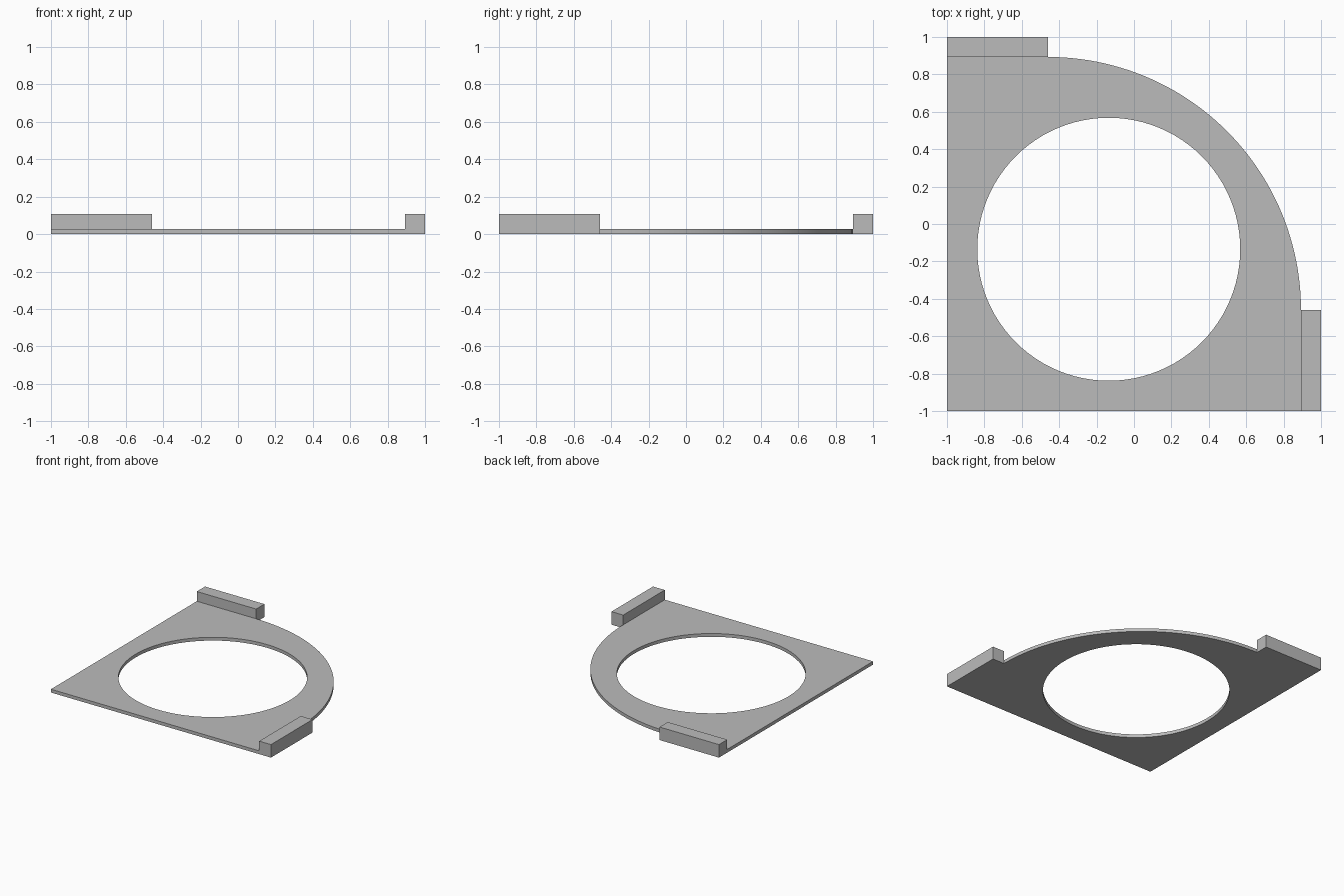
import bpy, bmesh
from math import cos, sin, pi, radians

cube = bpy.data.objects.get("Cube")
if cube:
    bpy.data.objects.remove(cube, do_unlink=True)

GREY = (0.5, 0.5, 0.5, 1.0)
mat = bpy.data.materials.new("plain grey")
mat.use_nodes = True
mat.diffuse_color = GREY
mat.node_tree.nodes["Principled BSDF"].inputs["Base Color"].default_value = GREY

INNER = 0.893        # where the plate meets the blocks
ARC_CENTRE = -0.46   # centre of the outer arc, also the end of each block
HOLE_CENTRE, HOLE_RADIUS = -0.135, 0.703
PLATE_TOP, BLOCK_TOP = 0.027, 0.107


def arc(centre, radius, sweep, steps):
    return [(centre + radius * cos(sweep * i / steps),
             centre + radius * sin(sweep * i / steps)) for i in range(steps + 1)]


def slab(name, loops, height):
    """Fill closed outlines (later loops are holes) and raise them from the floor."""
    bm = bmesh.new()
    for pts in loops:
        vs = [bm.verts.new((x, y, 0)) for x, y in pts]
        for a, b in zip(vs, vs[1:] + vs[:1]):
            bm.edges.new((a, b))
    bmesh.ops.triangle_fill(bm, use_beauty=True, edges=bm.edges[:], normal=(0, 0, 1))
    top = bmesh.ops.extrude_face_region(bm, geom=bm.faces[:], use_keep_orig=True)
    verts = [g for g in top["geom"] if isinstance(g, bmesh.types.BMVert)]
    bmesh.ops.translate(bm, vec=(0, 0, height), verts=verts)
    bmesh.ops.recalc_face_normals(bm, faces=bm.faces[:])
    bmesh.ops.dissolve_limit(bm, angle_limit=radians(0.5),
                             verts=bm.verts[:], edges=bm.edges[:])
    me = bpy.data.meshes.new(name)
    bm.to_mesh(me)
    bm.free()
    me.materials.append(mat)
    ob = bpy.data.objects.new(name, me)
    bpy.context.collection.objects.link(ob)
    return ob


def rect(x0, x1, y0, y1):
    return [(x0, y0), (x1, y0), (x1, y1), (x0, y1)]


# Thin plate: square corner, quarter-round outer edge, large round hole
outline = [(-1, INNER), (-1, -1), (INNER, -1)] + arc(ARC_CENTRE, INNER - ARC_CENTRE, pi / 2, 48)
hole = arc(HOLE_CENTRE, HOLE_RADIUS, 2 * pi, 96)[:-1]
plate = slab("base_plate", [outline, hole], PLATE_TOP)

# Raised blocks at the two ends of the arc
slab("back_block", [rect(-1, ARC_CENTRE, INNER, 1)], BLOCK_TOP)
slab("side_block", [rect(INNER, 1, -1, ARC_CENTRE)], BLOCK_TOP)

# Smooth the round walls, keep the rims sharp
bpy.ops.object.select_all(action="DESELECT")
plate.select_set(True)
bpy.context.view_layer.objects.active = plate
bpy.ops.object.shade_smooth_by_angle(angle=radians(30))
